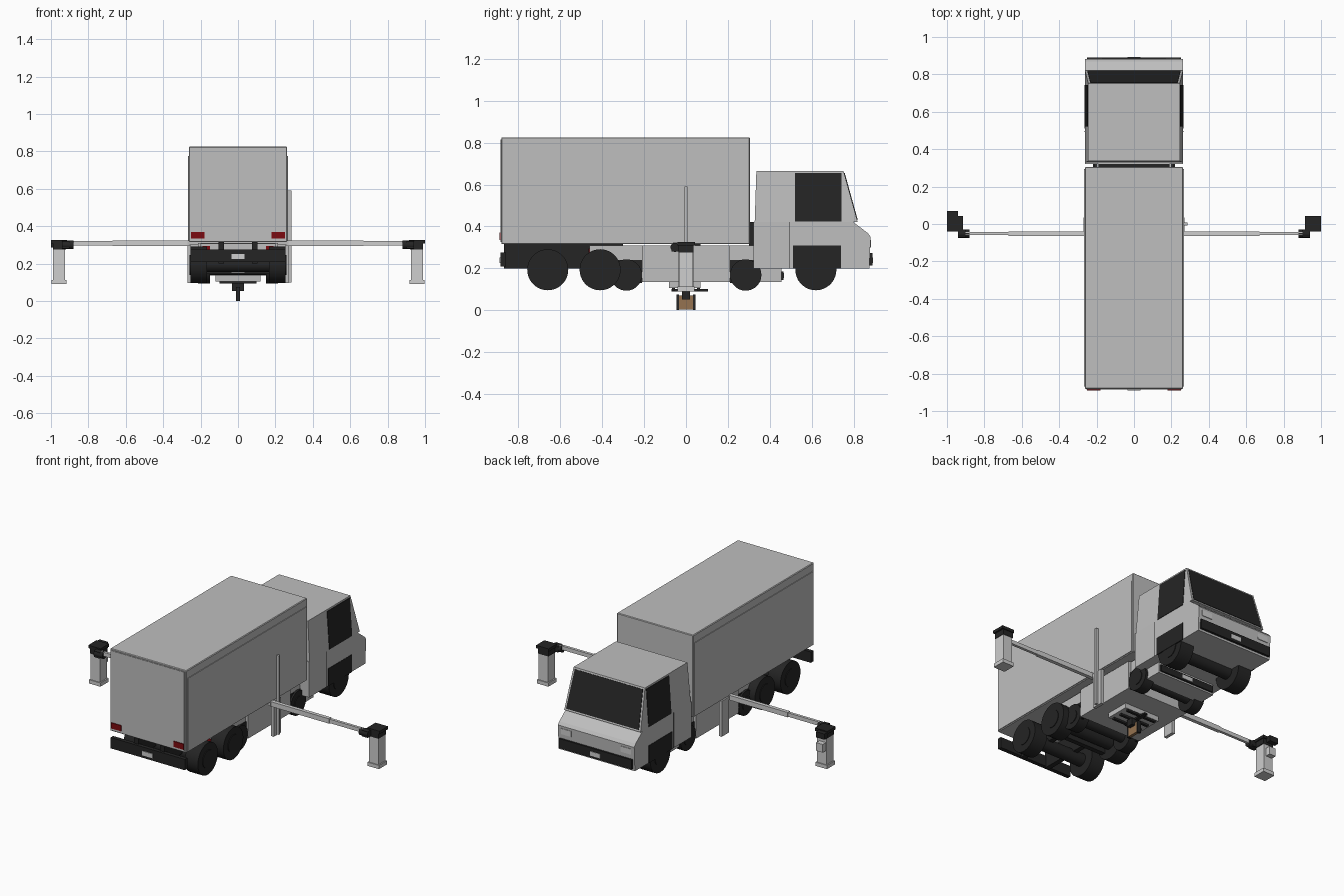
import bpy, bmesh, math
from mathutils import Vector

if "Cube" in bpy.data.objects:
    bpy.data.objects.remove(bpy.data.objects["Cube"])


def mat(name, r, g, b):
    m = bpy.data.materials.new(name)
    m.diffuse_color = (r, g, b, 1)
    m.use_nodes = True
    m.node_tree.nodes["Principled BSDF"].inputs["Base Color"].default_value = m.diffuse_color
    return m


GREY = mat("body grey", 0.52, 0.52, 0.52)
BLACK = mat("matte black", 0.018, 0.018, 0.018)
RED = mat("lamp red", 0.2, 0.003, 0.005)
WHITE = mat("pale grey", 0.62, 0.62, 0.62)
TAN = mat("wood brown", 0.3, 0.17, 0.08)


def mesh_obj(name, verts, faces, m):
    me = bpy.data.meshes.new(name)
    me.from_pydata(verts, [], faces)
    bm = bmesh.new()
    bm.from_mesh(me)
    bmesh.ops.recalc_face_normals(bm, faces=bm.faces)
    bm.to_mesh(me)
    bm.free()
    o = bpy.data.objects.new(name, me)
    bpy.context.collection.objects.link(o)
    me.materials.append(m)
    return o


HEX = [(0, 1, 2, 3), (4, 5, 6, 7), (0, 1, 5, 4), (1, 2, 6, 5), (2, 3, 7, 6), (3, 0, 4, 7)]


def box(name, x, y, z, m, bevel=0):
    v = [(a, b, c) for c in z for a, b in ((x[0], y[0]), (x[1], y[0]), (x[1], y[1]), (x[0], y[1]))]
    o = mesh_obj(name, v, HEX, m)
    if bevel:
        b = o.modifiers.new("bevel", "BEVEL")
        b.width, b.segments = bevel, 1
    return o


def pair(name, x, y, z, m):
    """Same block on the right and the left."""
    for side, s in (("right", 1), ("left", -1)):
        box(side + "_" + name, sorted((s * x[0], s * x[1])), y, z, m)


def prism(name, pts, x, m):
    """(y, z) outline extruded along x."""
    n = len(pts)
    v = [(a, p[0], p[1]) for a in x for p in pts]
    f = [tuple(range(n)), tuple(range(n, 2 * n))]
    f += [(i, (i + 1) % n, n + (i + 1) % n, n + i) for i in range(n)]
    return mesh_obj(name, v, f, m)


def plate(name, quad, m, t=0.003):
    """Thin slab centred on a quad."""
    q = [Vector(p) for p in quad]
    n = (q[1] - q[0]).cross(q[3] - q[0]).normalized() * t
    return mesh_obj(name, [p - n for p in q] + [p + n for p in q], HEX, m)


def cyl(name, loc, r, depth, m, axis="x", seg=36):
    rot = {"x": (0, math.pi / 2, 0), "y": (math.pi / 2, 0, 0), "z": (0, 0, 0)}[axis]
    bpy.ops.mesh.primitive_cylinder_add(vertices=seg, radius=r, depth=depth, location=loc, rotation=rot)
    o = bpy.context.object
    o.name = name
    o.data.materials.append(m)
    bpy.ops.object.shade_smooth_by_angle()
    return o


def axle(name, y, z, r, xin, xout):
    """Two wheels with hubs joined by an axle."""
    for s in (-1, 1):
        cyl(name + "_tyre", (s * (xin + xout) / 2, y, z), r, xout - xin, BLACK)
        cyl(name + "_hub", (s * xout, y, z), r * 0.55, 0.008, BLACK)
    cyl(name + "_axle", (0, y, z), r * 0.4, xin * 2, BLACK)


# Cargo box with side panels and rear door
box("cargo_box", (-0.262, 0.262), (-0.882, 0.305), (0.315, 0.825), GREY, 0.004)
pair("cargo_side_panel", (0.262, 0.266), (-0.87, 0.295), (0.32, 0.775), GREY)
box("rear_door", (-0.25, 0.25), (-0.885, -0.88), (0.325, 0.815), GREY)
pair("tail_lamp", (0.18, 0.25), (-0.89, -0.884), (0.335, 0.37), RED)

# Rear chassis and bumper
pair("chassis_rail", (0.075, 0.105), (-0.87, -0.3), (0.2, 0.315), BLACK)
box("rear_bumper", (-0.255, 0.255), (-0.885, -0.86), (0.208, 0.275), BLACK)
box("rear_plate", (-0.035, 0.035), (-0.89, -0.884), (0.225, 0.252), WHITE)
for i, y in enumerate((-0.66, -0.41)):
    axle("rear_wheel_%d" % i, y, 0.193, 0.098, 0.165, 0.255)
axle("front_wheel", 0.62, 0.193, 0.098, 0.165, 0.258)

# Lower cab with wheel arch patches
prism("lower_cab", [(0.322, 0.2), (0.875, 0.2), (0.882, 0.35), (0.868, 0.368),
                    (0.80, 0.42), (0.322, 0.42)], (-0.262, 0.262), GREY)
pair("wheel_arch", (0.258, 0.264), (0.51, 0.74), (0.199, 0.308), BLACK)
pair("cab_step_seam", (0.26, 0.264), (0.493, 0.497), (0.2, 0.42), BLACK)
box("front_bumper", (-0.25, 0.25), (0.865, 0.89), (0.213, 0.272), BLACK)
box("front_plate", (-0.035, 0.035), (0.889, 0.893), (0.225, 0.252), WHITE)
pair("head_lamp", (0.17, 0.24), (0.878, 0.884), (0.3, 0.335), WHITE)

# Upper cab with sloped sides
BASE, ROOF = (0.262, 0.328, 0.82, 0.42), (0.245, 0.336, 0.752, 0.665)
verts = [(a * x, y, z) for x, y0, y1, z in (BASE, ROOF)
         for a, y in ((-1, y0), (1, y0), (1, y1), (-1, y1))]
mesh_obj("upper_cab", verts, HEX, GREY)


def slope(k, z):
    """Cab half width (k=0) or windscreen y (k=2) at height z."""
    t = (z - BASE[3]) / (ROOF[3] - BASE[3])
    return BASE[k] + (ROOF[k] - BASE[k]) * t


lo, hi = 0.43, 0.655
plate("windscreen", [(s * (slope(0, z) - 0.012), slope(2, z), z)
                     for s, z in ((-1, lo), (1, lo), (1, hi), (-1, hi))], BLACK)
for s in (-1, 1):
    plate("side_window", [(s * slope(0, z), y, z) for y, z in
                          ((0.52, 0.423), (0.742, 0.423), (0.742, hi), (0.52, hi))], BLACK)
box("cab_link", (-0.19, 0.19), (0.3, 0.33), (0.3, 0.42), BLACK)

# Smaller carrier vehicle under the cargo box
box("carrier_body", (-0.2, 0.2), (-0.46, 0.46), (0.2, 0.308), GREY)
box("carrier_middle", (-0.215, 0.215), (-0.21, 0.21), (0.135, 0.31), GREY)
box("carrier_nose", (-0.2, 0.2), (0.335, 0.455), (0.135, 0.21), GREY)
pair("carrier_arch_rear", (0.19, 0.204), (-0.46, -0.21), (0.13, 0.24), BLACK)
pair("carrier_arch_front", (0.19, 0.204), (0.21, 0.34), (0.13, 0.24), BLACK)
box("carrier_front_bumper", (-0.19, 0.19), (0.44, 0.465), (0.145, 0.185), BLACK)
box("carrier_front_plate", (-0.035, 0.035), (0.464, 0.468), (0.153, 0.177), WHITE)
box("carrier_rear_bumper", (-0.19, 0.19), (-0.48, -0.45), (0.145, 0.187), BLACK)
box("carrier_rear_plate", (-0.035, 0.035), (-0.484, -0.479), (0.153, 0.177), WHITE)
pair("carrier_tail_lamp", (0.15, 0.19), (-0.466, -0.458), (0.275, 0.295), RED)
pair("carrier_low_lamp", (0.11, 0.17), (-0.466, -0.458), (0.195, 0.208), RED)
for n, y in (("carrier_rear_wheel", -0.285), ("carrier_front_wheel", 0.285)):
    axle(n, y, 0.168, 0.075, 0.15, 0.215)

# Outrigger mounts, side posts and tall mast
box("cross_beam", (-0.27, 0.27), (-0.065, -0.035), (0.298, 0.32), GREY)
pair("side_post", (0.25, 0.27), (-0.035, 0.035), (0.095, 0.315), GREY)
box("tall_mast", (0.268, 0.285), (-0.007, 0.007), (0.1, 0.59), GREY)

# Outrigger arms and legs
for s, side in ((1, "right"), (-1, "left")):
    def sb(name, x, y, z, m):
        return box(side + "_" + name, sorted((s * x[0], s * x[1])), y, z, m)
    sb("arm_outer", (0.26, 0.67), (-0.063, -0.04), (0.294, 0.324), WHITE)
    sb("arm_inner", (0.67, 0.9), (-0.06, -0.043), (0.297, 0.321), WHITE)
    cyl(side + "_arm_joint", (s * 0.91, -0.052, 0.3), 0.022, 0.06, BLACK, "x", 16)
    sb("joint_block", (0.90, 0.94), (-0.07, -0.03), (0.28, 0.318), BLACK)
    sb("leg_cap", (0.915, 1.0), (-0.04, 0.042), (0.308, 0.326), BLACK)
    sb("leg_collar", (0.92, 0.99), (-0.036, 0.036), (0.275, 0.31), BLACK)
    sb("leg", (0.925, 0.988), (-0.034, 0.034), (0.11, 0.28), WHITE)
    sb("foot", (0.917, 0.996), (-0.04, 0.04), (0.09, 0.113), WHITE)
box("control_box", (-0.985, -0.94), (0.034, 0.066), (0.2, 0.25), WHITE)
box("control_motor", (-1.0, -0.94), (0.04, 0.07), (0.285, 0.32), BLACK)

# Underslung tool: tray, slides, clamp and block
box("tool_tray", (-0.12, 0.12), (-0.08, 0.07), (0.105, 0.137), GREY)
for y in (-0.06, 0.0, 0.06):
    box("slide_rail", (-0.1, 0.1), (y - 0.008, y + 0.008), (0.093, 0.107), BLACK)
box("slide_bar", (-0.012, 0.012), (-0.07, 0.105), (0.09, 0.1), BLACK)
box("clamp_head", (-0.033, 0.033), (-0.02, 0.02), (0.052, 0.095), BLACK)
box("wood_block", (-0.007, 0.011), (-0.034, 0.034), (0.003, 0.07), TAN)
for y in (-0.04, 0.04):
    box("clamp_jaw", (-0.012, 0.012), (y - 0.006, y + 0.006), (0.0, 0.075), BLACK)
